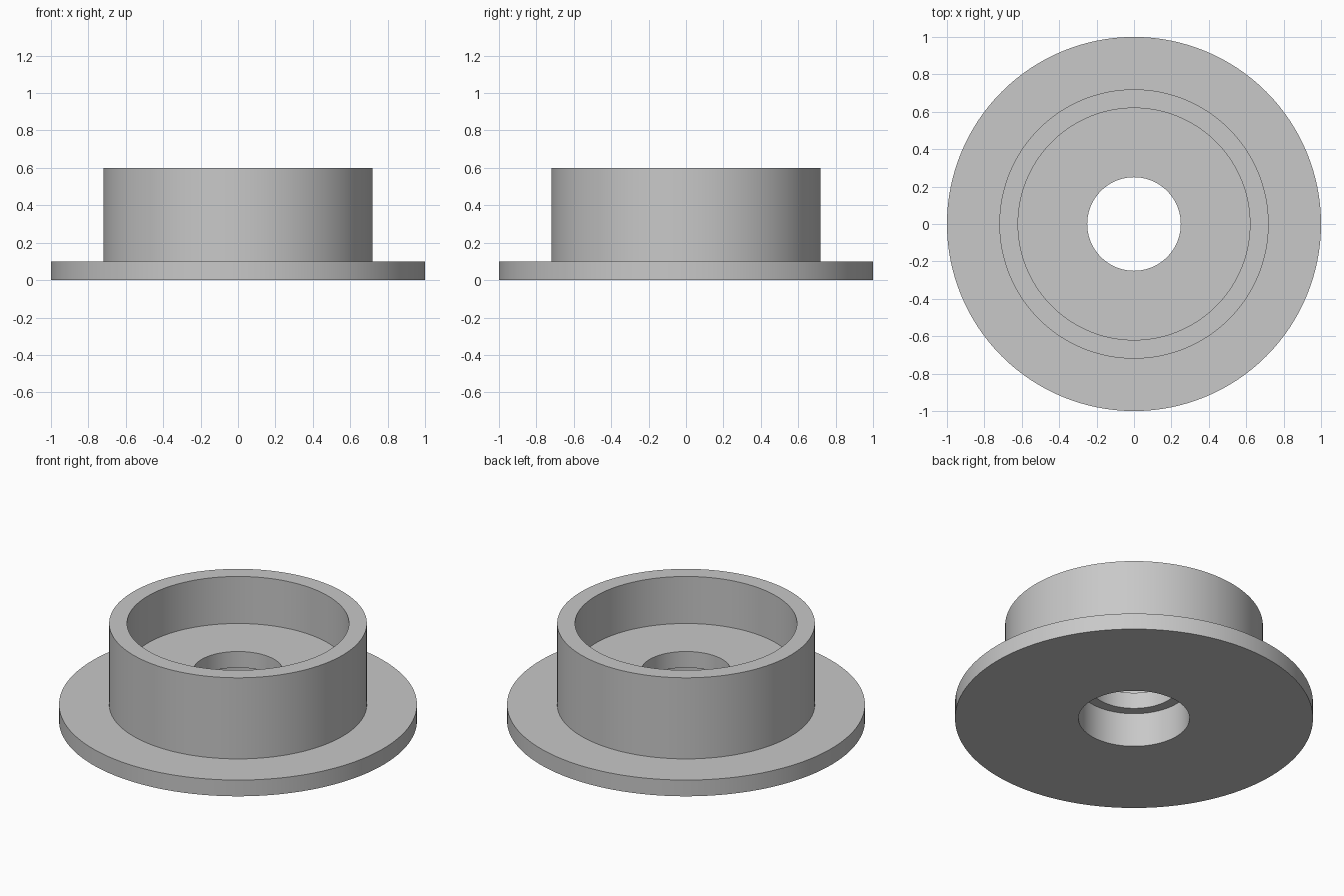
import bpy
import bmesh
import math

cube = bpy.data.objects.get("Cube")
if cube:
    bpy.data.objects.remove(cube, do_unlink=True)

SEGMENTS = 128

# Single plain grey finish
grey = bpy.data.materials.new("plain_grey")
grey.use_nodes = True
colour = (0.58, 0.58, 0.58, 1.0)
grey.diffuse_color = colour
grey.node_tree.nodes["Principled BSDF"].inputs["Base Color"].default_value = colour


def lathe(name, profile, material):
    """Revolve a closed (radius, height) profile around the z axis."""
    bm = bmesh.new()
    rings = []
    for radius, z in profile:
        ring = []
        for i in range(SEGMENTS):
            a = math.tau * i / SEGMENTS
            ring.append(bm.verts.new((radius * math.cos(a), radius * math.sin(a), z)))
        rings.append(ring)
    for k, lower in enumerate(rings):
        upper = rings[(k + 1) % len(rings)]
        for i in range(SEGMENTS):
            j = (i + 1) % SEGMENTS
            bm.faces.new((lower[i], lower[j], upper[j], upper[i]))
    bmesh.ops.recalc_face_normals(bm, faces=bm.faces)
    mesh = bpy.data.meshes.new(name)
    bm.to_mesh(mesh)
    bm.free()
    mesh.materials.append(material)
    obj = bpy.data.objects.new(name, mesh)
    bpy.context.collection.objects.link(obj)
    bpy.ops.object.select_all(action="DESELECT")
    obj.select_set(True)
    bpy.context.view_layer.objects.active = obj
    bpy.ops.object.shade_smooth_by_angle(angle=math.radians(30))
    return obj


# Flanged cup with a recessed floor and a stepped centre bore
lathe("flanged_cup", [
    (0.31, 0.0), (1.0, 0.0),       # underside
    (1.0, 0.1), (0.72, 0.1),       # flange
    (0.72, 0.6), (0.62, 0.6),      # wall and rim
    (0.62, 0.31), (0.25, 0.31),    # cup floor
    (0.25, 0.21), (0.31, 0.21),    # bore and counterbore ledge
], grey)
